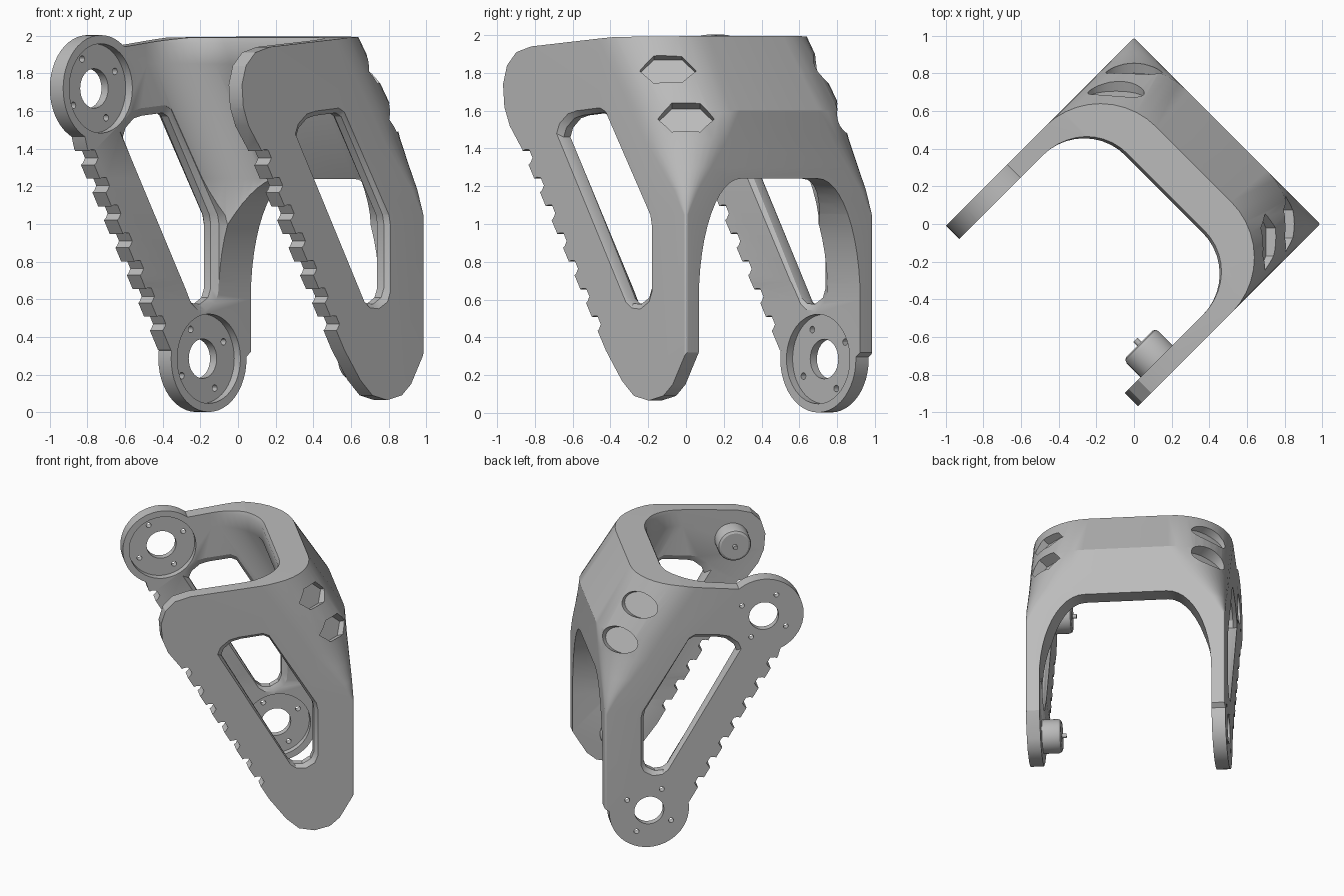
import bpy, bmesh, math
from mathutils import Matrix, Vector

cube = bpy.data.objects.get("Cube")
if cube:
    bpy.data.objects.remove(cube, do_unlink=True)

GREY = (0.5, 0.5, 0.5, 1)
mat = bpy.data.materials.new("plain_grey")
mat.use_nodes = True
mat.diffuse_color = GREY
mat.node_tree.nodes["Principled BSDF"].inputs["Base Color"].default_value = GREY


# Working axes: X across the two plates, Y from front to back, Z up
def loft(name, rings):
    bm = bmesh.new()
    rows = [[bm.verts.new(p) for p in ring] for ring in rings]
    n = len(rows[0])
    for a, b in zip(rows, rows[1:]):
        for i in range(n):
            j = (i + 1) % n
            bm.faces.new((a[i], a[j], b[j], b[i]))
    bm.faces.new(rows[0])
    bm.faces.new(rows[-1])
    bmesh.ops.recalc_face_normals(bm, faces=bm.faces[:])
    mesh = bpy.data.meshes.new(name)
    bm.to_mesh(mesh)
    bm.free()
    mesh.materials.append(mat)
    ob = bpy.data.objects.new(name, mesh)
    bpy.context.collection.objects.link(ob)
    return ob


def side_prism(name, outline, x0, x1):
    return loft(name, [[(x, y, z) for y, z in outline] for x in (x0, x1)])


def circle(centre, r, n=48):
    y, z = centre
    return [(y + r * math.cos(2 * math.pi * i / n),
             z + r * math.sin(2 * math.pi * i / n)) for i in range(n)]


def u_ring(half, back, r, z, steps=10):
    """Plan outline with two rounded back corners."""
    pts = [(-half, -1, z)]
    for sx, start in ((-1, 180), (1, 90)):
        for i in range(steps + 1):
            a = math.radians(start - 90 * i / steps)
            pts.append((sx * (half - r) + r * math.cos(a),
                        back - r + r * math.sin(a), z))
    return pts + [(half, -1, z)]


def combine(target, tool, operation):
    mod = target.modifiers.new("cut", 'BOOLEAN')
    mod.operation = operation
    mod.solver = 'EXACT'
    mod.object = tool
    bpy.context.view_layer.objects.active = target
    bpy.ops.object.modifier_apply(modifier=mod.name)
    bpy.data.objects.remove(tool, do_unlink=True)


def tooth_line(z):
    return -0.53 + (1.4 - z) * 0.58


UPPER, LOWER = (-0.43, 1.72), (0.385, 0.285)

# Side outlines: plain plate (+X) and plate with round mounts (-X)
plain = [(-0.53, 1.4), (-0.62, 1.52), (-0.66, 1.62), (-0.67, 1.74), (-0.64, 1.84),
         (-0.57, 1.91), (-0.46, 1.94), (0.15, 1.99), (0.8, 2.0), (0.8, 0.33),
         (0.7, 0.32), (0.6, 0.15), (0.53, 0.09), (0.42, 0.065), (0.31, 0.09),
         (0.22, 0.17), (0.1, 0.33)]
mounted = [(-0.53, 1.4), (-0.56, 1.5), (-0.43, 1.72), (-0.3, 1.935), (0.15, 1.99),
           (0.8, 2.0), (0.8, 0.33), (0.7, 0.32), (0.62, 0.26), (0.385, 0.28), (0.1, 0.33)]
frame = side_prism("bracket_frame", plain, 0, 0.9)
left_half = side_prism("half", mounted, -0.9, 0.013)
for k, c in enumerate((UPPER, LOWER)):
    combine(left_half, side_prism("mount", circle(c, 0.283), -0.95, -0.3 - k * 0.02), 'UNION')
combine(frame, left_half, 'UNION')

# Outer shell: sloped back with rounded corners fading to sharp legs
outer = [(-0.1, 0.7, 0.015), (1.05, 0.7, 0.015), (1.18, 0.7, 0.09), (1.3, 0.7, 0.19),
         (1.45, 0.7, 0.31), (1.6, 0.7, 0.4), (2.0, 0.445, 0.42), (2.1, 0.38, 0.42)]
combine(frame, loft("shell", [u_ring(0.7, b, r, z) for z, b, r in outer]), 'INTERSECT')

# Hollow inside, open to the front
inner = [(-0.1, 0.58), (1.24, 0.58), (1.85, 0.23), (1.96, 0.225), (2.1, 0.29)]
rings = [u_ring(0.6, b, 0.31, z) for z, b in inner]
combine(frame, loft("hollow", rings), 'DIFFERENCE')

# Arch through the back wall
arc = [(0.29 + 0.314 * math.cos(a), 0.6 + 0.64 * math.sin(a))
       for a in (math.pi / 2 * i / 12 for i in range(13))]
arch = [(0.604, -0.2)] + arc + [(-x, z) for x, z in reversed(arc)] + [(-0.604, -0.2)]
combine(frame, loft("arch", [[(x, y, z) for x, z in arch] for y in (-0.3, 1)]), 'DIFFERENCE')

# Slanted windows with chamfered rims
window = [(-0.24, 1.46), (-0.22, 1.51), (-0.16, 1.56), (-0.1, 1.575), (0.06, 1.59),
          (0.1, 1.57), (0.41, 1.05), (0.42, 1.0), (0.42, 0.66), (0.4, 0.61),
          (0.34, 0.575), (0.28, 0.58), (0.24, 0.61)]
cy, cz = 0.12, 1.08
for s in (-1, 1):
    rings = []
    for x, k in ((0.4, 1.08), (0.6, 1.08), (0.625, 1), (0.675, 1), (0.7, 1.05), (0.8, 1.05)):
        rings.append([(s * x, cy + (y - cy) * (1 + (k - 1) * 1.6), cz + (z - cz) * k)
                      for y, z in window])
    combine(frame, loft("window", rings), 'DIFFERENCE')

# Row of notches along both front edges
for i in range(7):
    z = 1.35 - 0.147 * i
    base = Vector((tooth_line(z), z))
    along, out = Vector((0.5, -0.866)), Vector((-0.866, -0.5))
    shape = [base + along * a + out * o for a, o in
             ((-0.055, 0.08), (-0.04, -0.02), (-0.025, -0.045),
              (0.025, -0.045), (0.04, -0.02), (0.055, 0.08))]
    combine(frame, side_prism("notch", shape, -0.9, 0.9), 'DIFFERENCE')

# Recesses, centre holes and screw holes of the round mounts
for c in (UPPER, LOWER):
    combine(frame, side_prism("recess", circle(c, 0.237), -0.65, -0.45), 'DIFFERENCE')
    combine(frame, side_prism("bore", circle(c, 0.105, 32), -0.9, -0.5), 'DIFFERENCE')
    for k in range(4):
        a = math.radians(30 + 90 * k)
        p = (c[0] + 0.18 * math.cos(a), c[1] + 0.18 * math.sin(a))
        combine(frame, side_prism("screw", circle(p, 0.018, 12), -0.9, -0.5), 'DIFFERENCE')

# Corner pockets: oval on one side, six-sided on the other
for s, sides in ((-1, 32), (1, 6)):
    for depth, z in ((0.44, 1.82), (0.575, 1.56)):
        n = Vector((s * 0.62, 0.62, 0.4)).normalized()
        h = n.cross(Vector((0, 0, 1))).normalized()
        v = h.cross(n)
        c = Vector((s * 0.575, depth, z))
        rings = []
        for d in (-0.055, 0.2):
            rings.append([c + n * d + h * (0.15 * math.cos(t)) + v * (0.09 * math.sin(t))
                          for t in (2 * math.pi * i / sides for i in range(sides))])
        combine(frame, loft("pocket", rings), 'DIFFERENCE')

# Round bosses with a small pin on the plain plate
parts = [frame]
for label, c in (("upper", UPPER), ("lower", LOWER)):
    steps = ((0.62, 0.12), (0.495, 0.12), (0.478, 0.113), (0.47, 0.098))
    parts.append(loft(label + "_boss", [[(x, y, z) for y, z in circle(c, r)] for x, r in steps]))
    parts.append(side_prism(label + "_pin", circle(c, 0.016, 12), 0.48, 0.44))

# Turn everything to its standing direction and shade
turn = Matrix.Rotation(math.radians(-45), 4, 'Z')
bpy.ops.object.select_all(action='DESELECT')
for ob in parts:
    ob.data.transform(turn)
    ob.data.materials.clear()
    ob.data.materials.append(mat)
    for f in ob.data.polygons:
        f.material_index = 0
    ob.select_set(True)
bpy.context.view_layer.objects.active = frame
bpy.ops.object.shade_smooth_by_angle(angle=math.radians(28))
